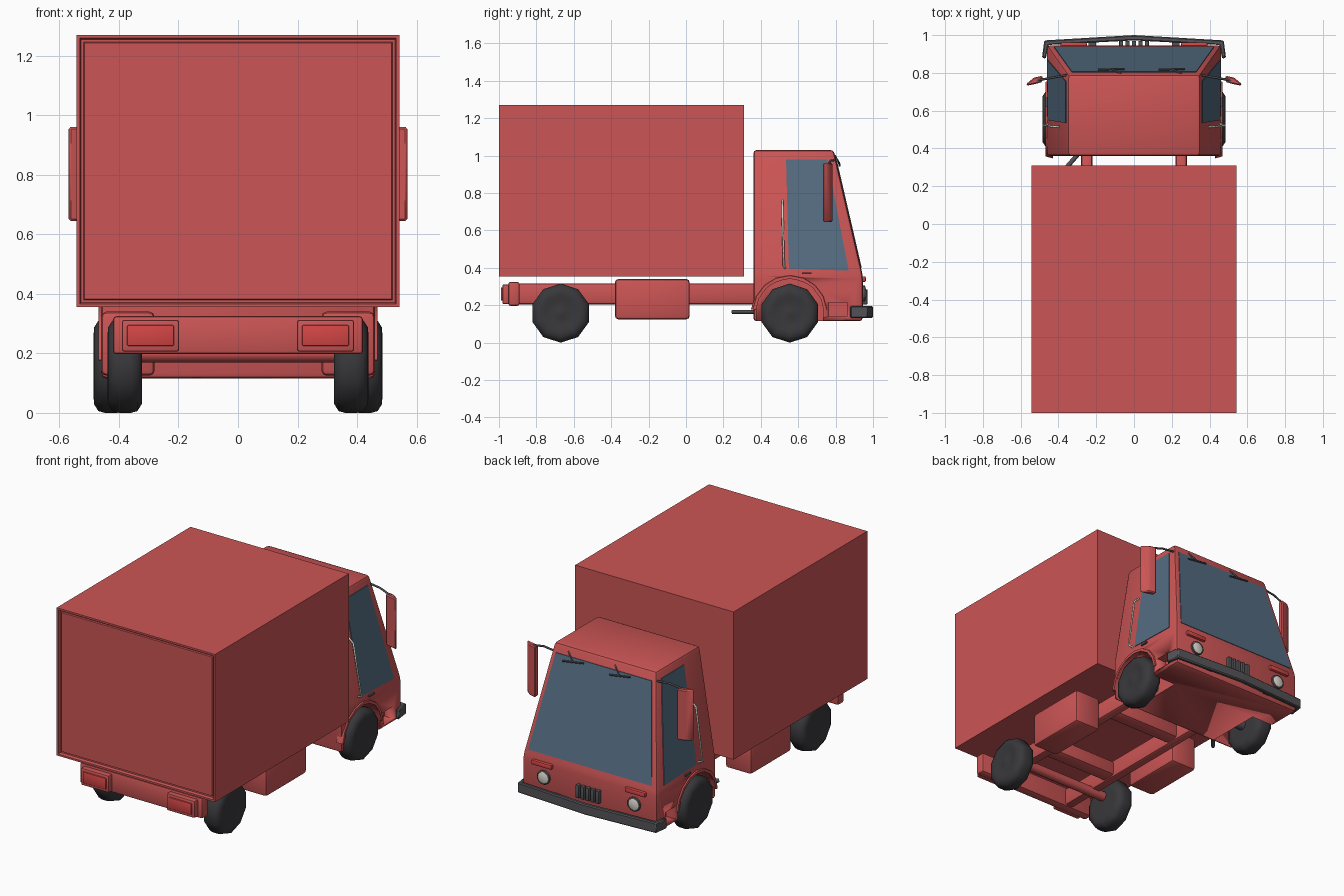
import bpy, bmesh, math
from mathutils import Vector

if "Cube" in bpy.data.objects:
    bpy.data.objects.remove(bpy.data.objects["Cube"])


def mat(name, r, g, b):
    m = bpy.data.materials.new(name)
    m.diffuse_color = (r, g, b, 1)
    m.use_nodes = True
    m.node_tree.nodes["Principled BSDF"].inputs["Base Color"].default_value = m.diffuse_color
    return m


RED = mat("red_paint", 0.6, 0.09, 0.09)
LAMP = mat("red_lamp", 0.65, 0.06, 0.06)
GLASS = mat("blue_glass", 0.09, 0.15, 0.22)
TYRE = mat("tyre_rubber", 0.04, 0.04, 0.045)
DARK = mat("dark_metal", 0.09, 0.09, 0.1)
LIGHT = mat("pale_lens", 0.7, 0.68, 0.6)


def finish(name, bm, m, smooth=35):
    bmesh.ops.recalc_face_normals(bm, faces=bm.faces)
    me = bpy.data.meshes.new(name)
    bm.to_mesh(me)
    bm.free()
    ob = bpy.data.objects.new(name, me)
    bpy.context.collection.objects.link(ob)
    if m:
        me.materials.append(m)
    bpy.ops.object.select_all(action='DESELECT')
    ob.select_set(True)
    bpy.context.view_layer.objects.active = ob
    if smooth:
        bpy.ops.object.shade_smooth_by_angle(angle=math.radians(smooth))
    return ob


def bevel_all(bm, width, segs=2):
    bmesh.ops.bevel(bm, geom=bm.edges[:], offset=width, segments=segs, profile=0.5, affect='EDGES')


def hull(name, pts, m, bevel=0):
    bm = bmesh.new()
    for p in pts:
        bm.verts.new(p)
    bmesh.ops.convex_hull(bm, input=bm.verts[:])
    bmesh.ops.dissolve_limit(bm, angle_limit=0.02, verts=bm.verts[:], edges=bm.edges[:])
    if bevel:
        bevel_all(bm, bevel)
    return finish(name, bm, m)


def box(name, x, y, z, m, bevel=0):
    return hull(name, [(a, b, c) for a in x for b in y for c in z], m, bevel)


def prism(name, outline, z0, z1, m, bevel=0):
    # plan outline extruded upwards
    bm = bmesh.new()
    f = bm.faces.new([bm.verts.new((x, y, z0)) for x, y in outline])
    top = bmesh.ops.extrude_face_region(bm, geom=[f])["geom"]
    bmesh.ops.translate(bm, vec=(0, 0, z1 - z0), verts=[v for v in top if isinstance(v, bmesh.types.BMVert)])
    if bevel:
        bevel_all(bm, bevel, 1)
    return finish(name, bm, m)


def lathe(name, profile, centre, m, n=10, axis='X', sign=1):
    # profile of (distance along axis, radius)
    bm = bmesh.new()
    rings = []
    for d, r in profile:
        ring = []
        for i in range(n):
            a = 2 * math.pi * i / n
            u, v = r * math.sin(a), r * math.cos(a)
            p = (d * sign, u, v) if axis == 'X' else (u, d * sign, v)
            ring.append(bm.verts.new(Vector(p) + Vector(centre)))
        rings.append(ring)
    for a, b in zip(rings, rings[1:]):
        for i in range(n):
            j = (i + 1) % n
            bm.faces.new((a[i], a[j], b[j], b[i]))
    bm.faces.new(rings[0])
    bm.faces.new(rings[-1])
    return finish(name, bm, m, 50)


def rod(name, pts, r, m):
    cu = bpy.data.curves.new(name, 'CURVE')
    cu.dimensions = '3D'
    cu.bevel_depth = r
    cu.bevel_resolution = 1
    cu.use_fill_caps = True
    sp = cu.splines.new('POLY')
    sp.points.add(len(pts) - 1)
    for q, p in zip(sp.points, pts):
        q.co = (*p, 1)
    ob = bpy.data.objects.new(name, cu)
    bpy.context.collection.objects.link(ob)
    cu.materials.append(m)
    return ob


def side_x(z):   # half width of the cab at height z
    return 0.46 - max(0, z - 0.36) / 0.67 * 0.11


def front_y(z):  # front of the cab at height z
    return 0.945 - max(0, z - 0.36) / 0.67 * 0.155


# cargo box with recessed rear door
bm = bmesh.new()
bmesh.ops.create_cube(bm, size=1)
for v in bm.verts:
    v.co = (v.co.x * 1.085, v.co.y * 1.31 - 0.345, v.co.z * 0.915 + 0.8125)
rear = min(bm.faces, key=lambda f: f.calc_center_median().y)
for width, depth in ((0.016, 0), (0.006, -0.018), (0.012, 0), (0.004, 0.008)):
    bmesh.ops.inset_region(bm, faces=[rear], thickness=width, depth=depth)
finish("cargo_box", bm, RED, 25)

# cab body, with wheel arches and steps cut out
cab = hull("cab_body", [(s * side_x(z), y, z) for s in (-1, 1) for z in (0.115, 0.36, 1.03)
                        for y in (0.36, front_y(z))], RED, 0.018)
for s in (-1, 1):
    cutters = [lathe("arch_cutter", [(0.30, 0.187), (0.60, 0.187)], (0, 0.555, 0.16), None, sign=s),
               box("step_cutter", (s * 0.40, s * 0.6), (0.765, 0.86), (0.14, 0.215), None)]
    for c in cutters:
        c.hide_render = True
        md = cab.modifiers.new("cut", 'BOOLEAN')
        md.object = c
        md.operation = 'DIFFERENCE'
        md.solver = 'EXACT'
        bpy.context.view_layer.objects.active = cab
        bpy.ops.object.modifier_apply(modifier=md.name)
        bpy.data.objects.remove(c)

# windscreen
hull("windscreen", [(s * (side_x(z) - 0.03), front_y(z) + d, z) for s in (-1, 1)
                    for z in (0.40, 0.975) for d in (-0.006, 0.004)], GLASS)

# chassis rails, cross members and axles
for y, w in ((-0.50, 0.05), (0.08, 0.05)):
    box("cross_member", (-0.25, 0.25), (y - w, y + w), (0.215, 0.31), RED, 0.02)
box("rear_beam", (-0.42, 0.42), (-0.95, -0.89), (0.197, 0.325), RED, 0.012)
lathe("rear_axle", [(-0.36, 0.03), (0.36, 0.03)], (0, -0.67, 0.2), RED, 8)
lathe("front_axle", [(-0.40, 0.03), (0.40, 0.03)], (0, 0.555, 0.16), DARK, 8)

tyre = [(-0.058, 0.10), (-0.057, 0.128), (-0.042, 0.152), (-0.02, 0.158), (0.02, 0.158), (0.042, 0.152),
        (0.057, 0.128), (0.058, 0.10), (0.05, 0.075), (0.052, 0.03), (0.056, 0.015)]

for s, side in ((-1, "left"), (1, "right")):
    box(side + "_chassis_rail", (s * 0.22, s * 0.28), (-0.93, 0.42), (0.205, 0.317), RED, 0.015)
    box(side + "_storage_tank", (s * 0.28, s * 0.46), (-0.38, 0.02), (0.125, 0.34), RED, 0.018)
    lathe(side + "_front_wheel", tyre, (s * 0.427, 0.555, 0.158), TYRE, sign=s)
    lathe(side + "_rear_wheel", tyre, (s * 0.38, -0.67, 0.158), TYRE, sign=s)

    # tail lamp housing with raised lens
    box(side + "_tail_housing", (s * 0.198, s * 0.39), (-0.982, -0.94), (0.206, 0.312), RED, 0.008)
    box(side + "_tail_lamp", (s * 0.215, s * 0.373), (-0.99, -0.97), (0.225, 0.295), LAMP, 0.005)

    # wheel arch lip
    bm = bmesh.new()
    prev = None
    for i in range(9):
        a = math.radians(5 + 170 * i / 8)
        ring = [bm.verts.new((s * x, 0.555 + r * math.cos(a), 0.16 + r * math.sin(a)))
                for x, r in ((0.43, 0.182), (0.468, 0.182), (0.468, 0.198), (0.43, 0.208))]
        if prev:
            for k in range(4):
                bm.faces.new((prev[k], prev[(k + 1) % 4], ring[(k + 1) % 4], ring[k]))
        if i in (0, 8):
            bm.faces.new(ring)
        prev = ring
    finish(side + "_arch_lip", bm, RED)

    # side window and grab rail
    hull(side + "_window", [(s * (side_x(z) + d), y, z) for y, z in
                            ((0.535, 0.98), (0.755, 0.98), (0.87, 0.385), (0.55, 0.395))
                            for d in (-0.006, 0.004)], GLASS)
    rod(side + "_grab_rail", [(s * (side_x(z) + d), y, z) for d, y, z in
                              ((0, 0.53, 0.40), (0.028, 0.523, 0.41), (0.03, 0.515, 0.73), (0, 0.515, 0.76))],
        0.006, LIGHT)
    box(side + "_door_handle", (s * 0.45, s * 0.468), (0.62, 0.67), (0.366, 0.376), DARK)

    # mirror on its arm
    prism(side + "_mirror", [(s * x, y) for x, y in ((0.485, 0.785), (0.53, 0.775), (0.57, 0.742),
                                                     (0.567, 0.732), (0.52, 0.742), (0.485, 0.752))],
          0.645, 0.96, RED, 0.006)
    rod(side + "_mirror_arm", [(s * 0.35, 0.79, 0.975), (s * 0.43, 0.775, 0.975), (s * 0.515, 0.76, 0.955)],
        0.006, DARK)

    # headlamp and indicator
    lathe(side + "_headlamp_rim", [(0, 0.043), (0.016, 0.043), (0.02, 0.036), (0.012, 0.031)],
          (s * 0.31, 0.94, 0.262), DARK, 16, 'Y')
    lathe(side + "_headlamp", [(0, 0.036), (0.018, 0.036), (0.024, 0.018)],
          (s * 0.31, 0.94, 0.262), LIGHT, 16, 'Y')
    box(side + "_indicator", (s * 0.25, s * 0.39), (0.93, 0.962), (0.325, 0.355), LAMP, 0.008)

# grille bars
for i in range(5):
    x = (i - 2) * 0.034
    box("grille_bar", (x - 0.011, x + 0.011), (0.935, 0.97), (0.205, 0.285), DARK, 0.004)

# wrap-round bumper
half = [(0.0, 1.0), (0.475, 0.972), (0.487, 0.88), (0.467, 0.875), (0.452, 0.948), (0.0, 0.972)]
prism("front_bumper", half + [(-x, y) for x, y in half[-2:0:-1]], 0.132, 0.196, DARK, 0.006)
for s in (-1, 1):
    box("bumper_bracket", (s * 0.2, s * 0.24), (0.93, 0.975), (0.145, 0.185), DARK)

# windscreen wipers hanging from the roof edge
for x in (-0.19, 0.13):
    rod("wiper_blade", [(x, front_y(0.965) + 0.012, 0.965), (x + 0.14, front_y(0.945) + 0.012, 0.945)], 0.005, DARK)
    rod("wiper_arm", [(x + 0.12, front_y(1.0), 1.0), (x + 0.07, front_y(0.955) + 0.014, 0.955)], 0.005, DARK)

# exhaust pipe
rod("exhaust_pipe", [(-0.40, 0.25, 0.165), (-0.27, 0.40, 0.165)], 0.012, DARK)
